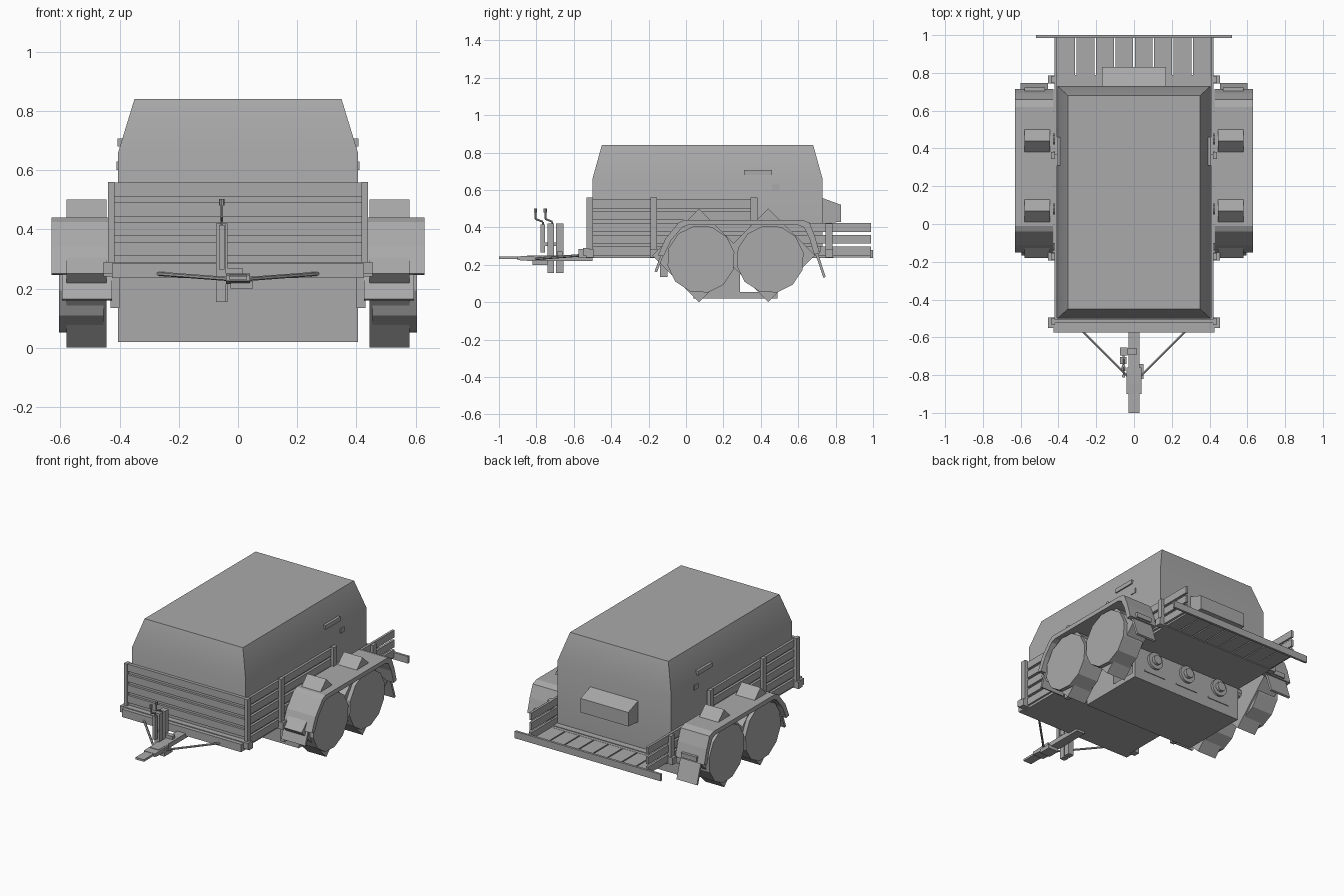
import bpy, bmesh, math
from mathutils import Vector

old = bpy.data.objects.get("Cube")
if old:
    bpy.data.objects.remove(old, do_unlink=True)

grey = bpy.data.materials.new("plain_grey")
grey.use_nodes = True
grey.diffuse_color = (0.4, 0.4, 0.4, 1)
grey.node_tree.nodes["Principled BSDF"].inputs["Base Color"].default_value = (0.4, 0.4, 0.4, 1)


def finish(name, bm):
    bmesh.ops.recalc_face_normals(bm, faces=bm.faces[:])
    mesh = bpy.data.meshes.new(name)
    bm.to_mesh(mesh)
    bm.free()
    mesh.materials.append(grey)
    ob = bpy.data.objects.new(name, mesh)
    bpy.context.collection.objects.link(ob)
    return ob


def box(name, x, y, z):
    """Box from (low, high) pairs."""
    bm = bmesh.new()
    bmesh.ops.create_cube(bm, size=1)
    for v in bm.verts:
        v.co = [lo + (hi - lo) * (c + 0.5) for c, (lo, hi) in zip(v.co, (x, y, z))]
    return finish(name, bm)


def prism(name, points, x0, x1):
    """Side profile of (y, z) points, extruded along x."""
    bm = bmesh.new()
    face = bm.faces.new([bm.verts.new((x0, y, z)) for y, z in points])
    new = bmesh.ops.extrude_face_region(bm, geom=[face])["geom"]
    bmesh.ops.translate(bm, vec=(x1 - x0, 0, 0),
                        verts=[g for g in new if isinstance(g, bmesh.types.BMVert)])
    return finish(name, bm)


def loft(name, rings):
    """Closed skin through rings of equal point count."""
    bm = bmesh.new()
    rows = [[bm.verts.new(p) for p in ring] for ring in rings]
    for a, b in zip(rows, rows[1:]):
        for i in range(len(a)):
            j = (i + 1) % len(a)
            bm.faces.new((a[i], a[j], b[j], b[i]))
    bm.faces.new(rows[0])
    bm.faces.new(rows[-1])
    return finish(name, bm)


def rod(name, points, radius, sides=6):
    """Round bars joined along a path."""
    bm = bmesh.new()
    for a, b in zip(points, points[1:]):
        a, b = Vector(a), Vector(b)
        made = bmesh.ops.create_cone(bm, cap_ends=True, segments=sides, radius1=radius,
                                     radius2=radius, depth=(b - a).length)
        turn = (b - a).to_track_quat("Z", "Y")
        for v in made["verts"]:
            v.co = turn @ v.co + (a + b) / 2
    return finish(name, bm)


def polygon(cy, cz, r, n, start=0.0):
    return [(cy + r * math.cos(start + math.tau * i / n),
             cz + r * math.sin(start + math.tau * i / n)) for i in range(n)]


def rect(x, y0, y1, z):
    return [(-x, y0, z), (x, y0, z), (x, y1, z), (-x, y1, z)]


def smooth(ob):
    bpy.ops.object.select_all(action="DESELECT")
    ob.select_set(True)
    bpy.context.view_layer.objects.active = ob
    bpy.ops.object.shade_smooth_by_angle(angle=math.radians(30))


# Canopy with tapered top
canopy = loft("canopy", [rect(0.405, -0.5, 0.73, 0.25), rect(0.405, -0.5, 0.73, 0.66),
                         rect(0.35, -0.45, 0.68, 0.84)])
smooth(canopy)
prism("canopy_rear_box", [(0.72, 0.42), (0.83, 0.43), (0.83, 0.52), (0.72, 0.56)], -0.17, 0.17)

# Bed floor and front beam
box("bed_floor", (-0.41, 0.41), (-0.56, 0.77), (0.235, 0.26))
box("front_beam", (-0.425, 0.425), (-0.575, -0.53), (0.235, 0.285))
box("front_rail", (-0.455, 0.455), (-0.55, -0.515), (0.25, 0.29))

# Front gate of spaced boards
for i in range(4):
    z = 0.31 + i * 0.067
    box(f"front_board_{i}", (-0.44, 0.44), (-0.525, -0.505), (z, z + 0.047))
box("front_gate_back", (-0.43, 0.43), (-0.51, -0.498), (0.26, 0.55))

# Underbody tank, tray and lamp panel
box("under_tray", (-0.405, 0.405), (0.04, 0.49), (0.02, 0.055))
box("under_tank", (-0.405, 0.405), (0.04, 0.29), (0.05, 0.24))
box("lamp_panel", (-0.405, 0.405), (0.47, 0.49), (0.02, 0.24))
for i in (-1, 0, 1):
    x = i * 0.25
    rod(f"lamp_body_{i + 1}", [(x, 0.48, 0.18), (x, 0.505, 0.18)], 0.055, 20)
    rod(f"lamp_lens_{i + 1}", [(x, 0.5, 0.18), (x, 0.525, 0.18)], 0.03, 16)
    box(f"lamp_panel_strip_{i + 1}", (x - 0.08, x + 0.08), (0.49, 0.495), (0.085, 0.095))

# Loading ramp with separate planks and end bar
planks = 8
for i in range(planks):
    x = -0.41 + i * 0.82 / planks
    box(f"ramp_plank_{i}", (x + 0.004, x + 0.82 / planks - 0.004), (0.77, 0.985), (0.24, 0.255))
box("ramp_underlay", (-0.41, 0.41), (0.73, 0.79), (0.235, 0.256))
box("ramp_end_bar", (-0.52, 0.52), (0.985, 1.0), (0.235, 0.28))

# Fender outline, outer then inner
outer = [(-0.15, 0.25), (-0.11, 0.34), (-0.04, 0.425), (-0.01, 0.44),
         (0.62, 0.44), (0.66, 0.425), (0.69, 0.35), (0.715, 0.26)]
inner = [(0.685, 0.255), (0.66, 0.34), (0.63, 0.40), (0.6, 0.412),
         (0.01, 0.412), (-0.02, 0.40), (-0.08, 0.33), (-0.12, 0.245)]

for s, side in ((1, "left"), (-1, "right")):
    def sx(a, b):
        return (a, b) if s > 0 else (-b, -a)

    # Side boards: long low ones, shorter high ones
    for i in range(5):
        z = 0.25 + i * 0.063
        end = 0.99 if i < 3 else 0.37
        box(f"{side}_side_board_{i}", sx(0.407, 0.422), (-0.51, end), (z, z + 0.047))

    # Stake posts and sockets
    for i, (y, z0, z1) in enumerate(((-0.515, 0.25, 0.56), (-0.172, 0.25, 0.56),
                                     (0.363, 0.25, 0.56), (0.765, 0.24, 0.42))):
        box(f"{side}_post_{i}", sx(0.418, 0.44), (y - 0.018, y + 0.018), (z0, z1))
        box(f"{side}_socket_{i}", sx(0.41, 0.455), (y - 0.02, y + 0.02), (0.24, 0.285))

    # Canopy handle
    box(f"{side}_canopy_handle", sx(0.385, 0.407), (0.31, 0.46), (0.68, 0.707))
    box(f"{side}_canopy_latch", sx(0.4, 0.41), (0.46, 0.5), (0.6, 0.63))

    # Twin wheels with square cores that poke past the tyres
    for i, y in enumerate((0.08, 0.45)):
        prism(f"{side}_tyre_{i}", polygon(y, 0.23, 0.182, 12, 0.2), s * 0.455, s * 0.605)
        prism(f"{side}_wheel_core_{i}", polygon(y - 0.01, 0.25, 0.25, 4), s * 0.445, s * 0.58)
    for y in (0.08, 0.45):
        rod(f"{side}_axle", [(s * 0.38, y, 0.23), (s * 0.46, y, 0.23)], 0.03, 10)

    # Fender, flaps and marker lamp
    prism(f"{side}_fender", outer + inner, s * 0.425, s * 0.63)
    prism(f"{side}_front_flap", [(-0.168, 0.165), (-0.155, 0.16), (-0.09, 0.33), (-0.105, 0.335)],
          s * 0.425, s * 0.595)
    prism(f"{side}_rear_flap", [(0.735, 0.13), (0.747, 0.135), (0.69, 0.31), (0.675, 0.305)],
          s * 0.455, s * 0.6)
    box(f"{side}_rear_lamp", sx(0.47, 0.58), (0.7, 0.722), (0.27, 0.3))
    box(f"{side}_fender_bracket", sx(0.4, 0.43), (-0.14, -0.1), (0.135, 0.26))

    # Drawbar brace
    rod(f"{side}_drawbar_brace", [(s * 0.27, -0.57, 0.25), (s * 0.03, -0.81, 0.232)], 0.007)

# Drawbar and coupler
box("drawbar", (-0.03, 0.03), (-0.85, -0.5), (0.22, 0.25))
prism("coupler_body", [(-0.9, 0.225), (-0.76, 0.215), (-0.76, 0.25), (-0.9, 0.245)], -0.04, 0.04)
box("coupler_tip", (-0.03, 0.03), (-1.0, -0.89), (0.23, 0.243))
box("coupler_catch", (-0.025, 0.05), (-0.82, -0.74), (0.2, 0.225))

# Jockey stand, clamp and crank handles
box("stand_post_front", (-0.075, -0.04), (-0.74, -0.705), (0.155, 0.42))
box("stand_post_rear", (-0.075, -0.035), (-0.695, -0.655), (0.155, 0.42))
box("stand_tube", (-0.065, -0.045), (-0.778, -0.755), (0.265, 0.415))
box("stand_clamp", (-0.05, 0.015), (-0.69, -0.66), (0.23, 0.27))
box("stand_bridge", (-0.06, -0.05), (-0.77, -0.66), (0.30, 0.32))
for i, (base, tip) in enumerate(((-0.765, -0.805), (-0.715, -0.752))):
    rod(f"crank_{i}", [(-0.055, base, 0.41), (-0.055, base, 0.43), (-0.055, tip, 0.445),
                       (-0.055, tip, 0.49)], 0.005)
    rod(f"crank_knob_{i}", [(-0.055, tip, 0.48), (-0.055, tip, 0.502)], 0.009, 8)
